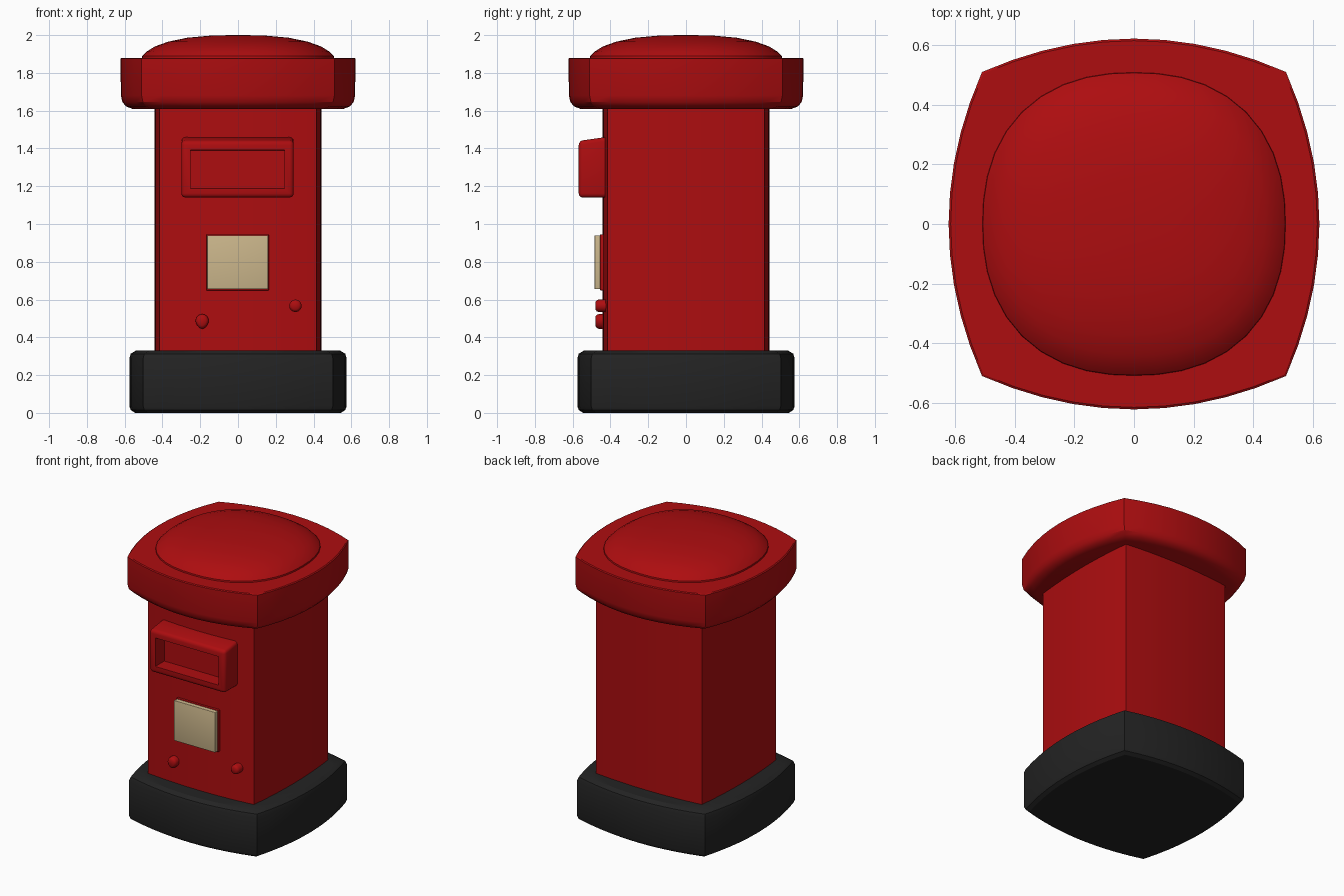
import bpy, bmesh, math
from mathutils import Vector

if "Cube" in bpy.data.objects:
    bpy.data.objects.remove(bpy.data.objects["Cube"])


def material(name, rgb):
    m = bpy.data.materials.new(name)
    m.diffuse_color = (*rgb, 1)
    m.use_nodes = True
    m.node_tree.nodes["Principled BSDF"].inputs["Base Color"].default_value = m.diffuse_color
    return m


RED = material("post_red", (0.42, 0.004, 0.005))
BLACK = material("soft_black", (0.017, 0.017, 0.017))
CREAM = material("cream", (0.60, 0.47, 0.26))


def finish(name, bm, mat, angle=30):
    bmesh.ops.recalc_face_normals(bm, faces=bm.faces)
    me = bpy.data.meshes.new(name)
    bm.to_mesh(me)
    bm.free()
    me.materials.append(mat)
    ob = bpy.data.objects.new(name, me)
    bpy.context.collection.objects.link(ob)
    bpy.ops.object.select_all(action='DESELECT')
    ob.select_set(True)
    bpy.context.view_layer.objects.active = ob
    bpy.ops.object.shade_smooth_by_angle(angle=math.radians(angle))
    return ob


def bulged_square(corner, mid, z, n=10):
    # square with sharp corners and gently bowed sides
    pts = []
    for side in range(4):
        a = side * math.pi / 2
        for i in range(n):
            t = -1 + 2 * i / n
            x, y = corner * t, -(mid - (mid - corner) * t * t)
            pts.append((x * math.cos(a) - y * math.sin(a),
                        x * math.sin(a) + y * math.cos(a), z))
    return pts


def squircle(r, z, n=40, p=2.3):
    pts = []
    for i in range(n):
        a = 2 * math.pi * i / n
        c, s = math.cos(a), math.sin(a)
        k = r / (abs(c) ** p + abs(s) ** p) ** (1 / p)
        pts.append((k * c, k * s, z))
    return pts


def loft(name, rings, mat):
    bm = bmesh.new()
    vs = [[bm.verts.new(p) for p in ring] for ring in rings]
    n = len(vs[0])
    for a, b in zip(vs, vs[1:]):
        for i in range(n):
            j = (i + 1) % n
            bm.faces.new((a[i], a[j], b[j], b[i]))
    bm.faces.new(vs[0][::-1])
    bm.faces.new(vs[-1])
    return finish(name, bm, mat)


def box(x0, x1, y0, y1, z0, z1, bevel, front_drop=0.0):
    # bevelled box whose top can slope down to the front
    bm = bmesh.new()
    bmesh.ops.create_cube(bm, size=1)
    for v in bm.verts:
        front, top = v.co.y < 0, v.co.z > 0
        v.co = Vector((x1 if v.co.x > 0 else x0, y0 if front else y1,
                       (z1 - (front_drop if front else 0)) if top else z0))
    bmesh.ops.bevel(bm, geom=bm.edges[:], offset=bevel, segments=3,
                    profile=0.5, affect='EDGES')
    return bm


# Plinth
loft("plinth", [bulged_square(c, m, z) for c, m, z in (
    (0.475, 0.545, 0.0), (0.495, 0.568, 0.015), (0.502, 0.575, 0.035),
    (0.502, 0.575, 0.29), (0.495, 0.568, 0.313), (0.47, 0.54, 0.33))], BLACK)

# Pillar body
loft("body", [bulged_square(0.416, 0.441, z) for z in (0.3, 1.64)], RED)

# Overhanging cap
loft("cap", [bulged_square(c, m, z) for c, m, z in (
    (0.45, 0.56, 1.61), (0.485, 0.592, 1.622), (0.503, 0.612, 1.645),
    (0.51, 0.62, 1.68), (0.51, 0.622, 1.875), (0.505, 0.615, 1.88))], RED)

# Domed top
loft("dome", [squircle(r, z) for r, z in (
    (0.51, 1.87), (0.507, 1.89), (0.485, 1.912), (0.44, 1.94),
    (0.37, 1.965), (0.27, 1.986), (0.15, 1.997), (0.04, 2.0))], RED)

# Letter slot hood with a recessed opening
bm = box(-0.30, 0.295, -0.568, -0.39, 1.14, 1.465, 0.022, 0.025)
bm.normal_update()
face = max(bm.faces, key=lambda f: -f.normal.y * f.calc_area())
bmesh.ops.inset_region(bm, faces=[face], thickness=0.038)
bmesh.ops.inset_region(bm, faces=[face], thickness=0.001)
for v in face.verts:
    v.co.y += 0.1
finish("slot_hood", bm, RED)

# Notice plate on its backing
finish("notice_backing", box(-0.167, 0.163, -0.455, -0.40, 0.648, 0.945, 0.004), RED)
finish("notice_plate", box(-0.163, 0.159, -0.484, -0.43, 0.655, 0.94, 0.003), CREAM)


def stud(name, cx, cz, r, tip):
    # rounded stud, optionally drawn to a point at the bottom
    bm = bmesh.new()
    rings, n = [], 16
    for k, y in ((1, -0.40), (1, -0.462), (0.88, -0.473), (0.6, -0.48)):
        ring = []
        for i in range(n):
            a = 2 * math.pi * i / n
            s = math.sin(a)
            drop = tip * max(0, -s) ** 3
            ring.append(bm.verts.new((cx + k * r * math.cos(a), y,
                                      cz + k * (r * s - drop))))
        rings.append(ring)
    for p, q in zip(rings, rings[1:]):
        for i in range(n):
            j = (i + 1) % n
            bm.faces.new((p[i], p[j], q[j], q[i]))
    bm.faces.new(rings[0])
    bm.faces.new(rings[-1])
    finish(name, bm, RED, 40)


# Keyhole cover and door knob
stud("keyhole_cover", -0.19, 0.488, 0.035, 0.008)
stud("door_knob", 0.304, 0.567, 0.033, 0.0)
